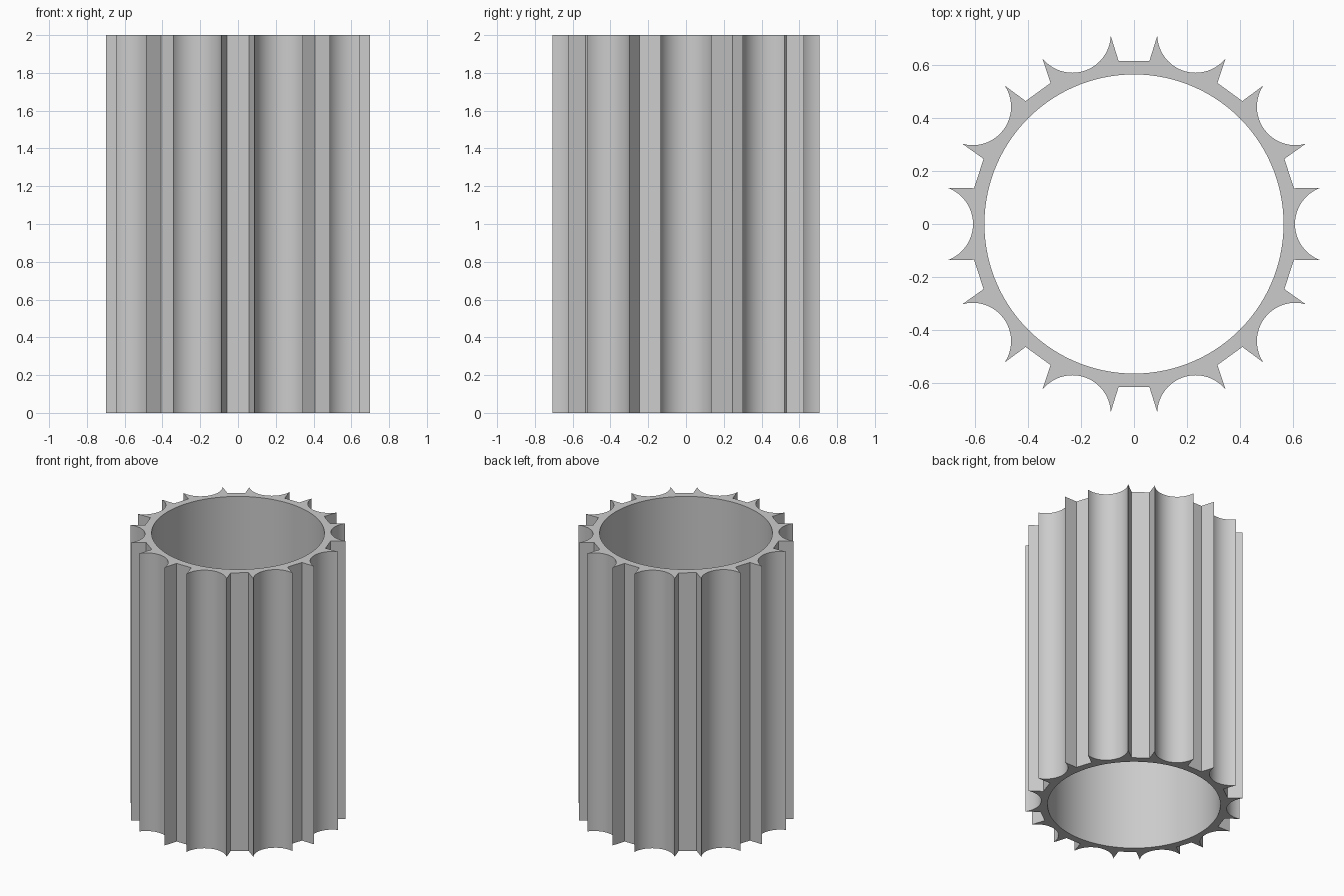
import bpy
import bmesh
from math import cos, sin, radians, asin, tau
from mathutils import Vector, Matrix

cube = bpy.data.objects.get("Cube")
if cube:
    bpy.data.objects.remove(cube, do_unlink=True)

HEIGHT = 2.0
FLUTES = 10            # scooped grooves around the tube
BORE = 0.563           # inner radius
TIP = (0.70, 0.1355)   # sharp rim of a groove
GROOVE_R = 0.1447
GROOVE_FLOOR = 0.606
LAND = (0.602, 0.1345)  # foot of the rib, where the flat land starts
ARC_STEPS = 24

# Plain grey material
grey = bpy.data.materials.new("plain_grey")
grey.use_nodes = True
colour = (0.6, 0.6, 0.6, 1.0)
grey.diffuse_color = colour
grey.node_tree.nodes["Principled BSDF"].inputs["Base Color"].default_value = colour


def flute_profile():
    """One groove with the rib feet either side of it, centred on +x."""
    centre = GROOVE_FLOOR + GROOVE_R
    half = asin(TIP[1] / GROOVE_R)
    pts = [Vector((LAND[0], -LAND[1], 0))]
    for i in range(ARC_STEPS + 1):
        a = half * (2 * i / ARC_STEPS - 1)
        pts.append(Vector((centre - GROOVE_R * cos(a), GROOVE_R * sin(a), 0)))
    pts.append(Vector((LAND[0], LAND[1], 0)))
    return pts


def add_loop(bm, pts):
    verts = [bm.verts.new(p) for p in pts]
    return [bm.edges.new((v, verts[(i + 1) % len(verts)])) for i, v in enumerate(verts)]


# Cross-section: fluted outline around a round bore
outline = []
for k in range(FLUTES):
    turn = Matrix.Rotation(radians(360 / FLUTES * k), 3, 'Z')
    outline += [turn @ p for p in flute_profile()]
bore = [Vector((BORE * cos(tau * i / 120), BORE * sin(tau * i / 120), 0)) for i in range(120)]

bm = bmesh.new()
edges = add_loop(bm, outline) + add_loop(bm, bore)
bmesh.ops.triangle_fill(bm, edges=edges, use_beauty=True, normal=(0, 0, 1))

# Extrude the section into the tube
ext = bmesh.ops.extrude_face_region(bm, geom=bm.faces[:], use_keep_orig=True)
top = [g for g in ext["geom"] if isinstance(g, bmesh.types.BMVert)]
bmesh.ops.translate(bm, verts=top, vec=(0, 0, HEIGHT))
bmesh.ops.recalc_face_normals(bm, faces=bm.faces[:])

mesh = bpy.data.meshes.new("fluted_tube")
bm.to_mesh(mesh)
bm.free()
mesh.materials.append(grey)
tube = bpy.data.objects.new("fluted_tube", mesh)
bpy.context.collection.objects.link(tube)

# Smooth bore and grooves, crisp ribs and ends
bpy.ops.object.select_all(action='DESELECT')
tube.select_set(True)
bpy.context.view_layer.objects.active = tube
bpy.ops.object.shade_smooth_by_angle(angle=radians(20))
